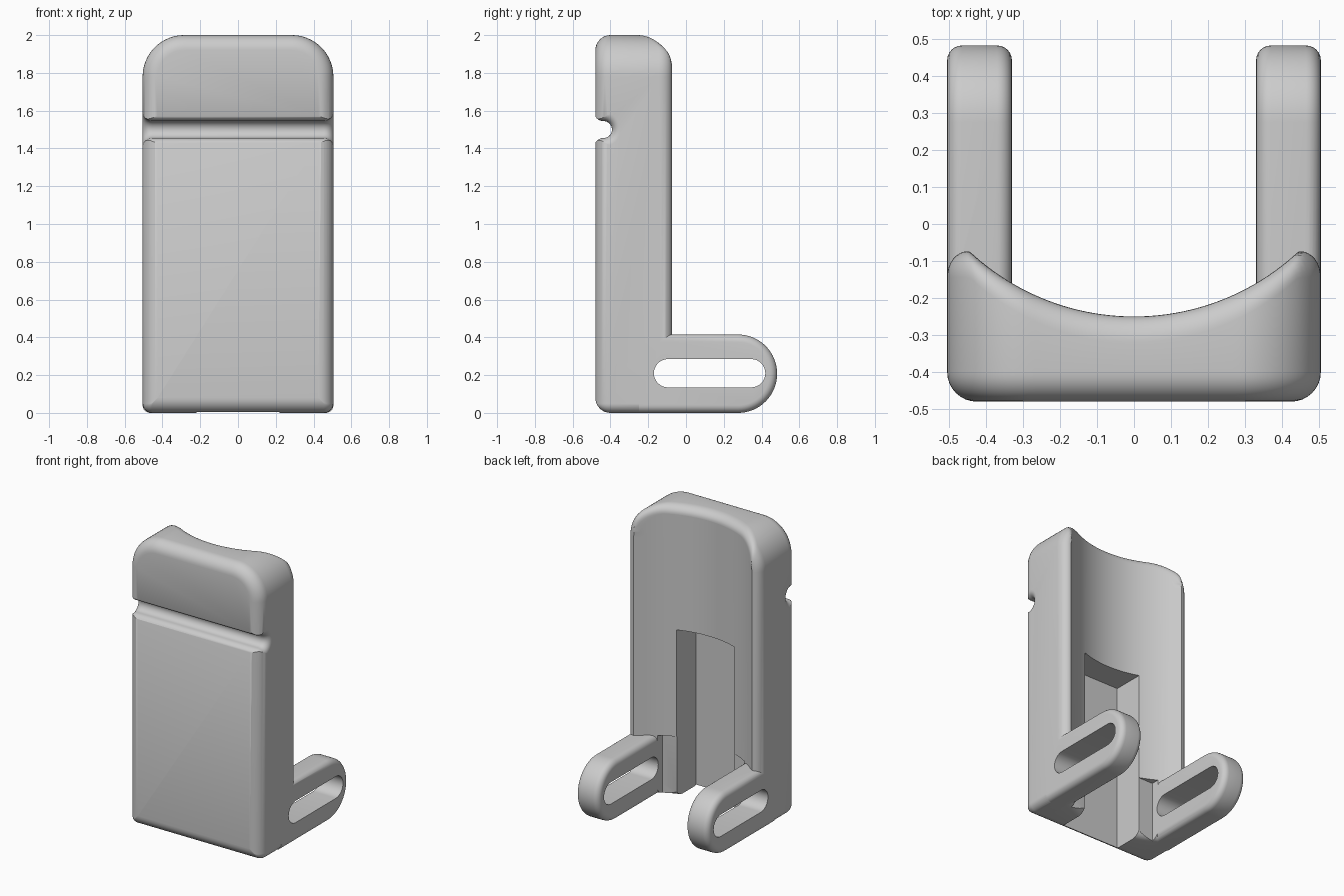
import bpy, bmesh, math

if "Cube" in bpy.data.objects:
    bpy.data.objects.remove(bpy.data.objects["Cube"])

HALF, HEIGHT, FRONT = 0.505, 2.0, -0.48
grey = bpy.data.materials.new("plain_grey")
grey.use_nodes = True
grey.diffuse_color = (0.6, 0.6, 0.6, 1)
grey.node_tree.nodes["Principled BSDF"].inputs["Base Color"].default_value = (0.6, 0.6, 0.6, 1)


def finish(bm, name):
    bmesh.ops.recalc_face_normals(bm, faces=bm.faces)
    mesh = bpy.data.meshes.new(name)
    bm.to_mesh(mesh)
    bm.free()
    mesh.materials.append(grey)
    obj = bpy.data.objects.new(name, mesh)
    bpy.context.collection.objects.link(obj)
    return obj


def arc(cx, cy, r, a0, a1, n=12):
    steps = [math.radians(a0 + (a1 - a0) * i / n) for i in range(n + 1)]
    return [(cx + r * math.cos(a), cy + r * math.sin(a)) for a in steps]


def loft(bm, rings):
    """Bridge successive closed rings of vertices."""
    for a, b in zip(rings, rings[1:]):
        for i in range(len(a)):
            k = (i + 1) % len(a)
            bm.faces.new((a[i], a[k], b[k], b[i]))


def prism(name, sections):
    """Closed solid from (x, [(y, z)...]) sections."""
    bm = bmesh.new()
    rings = [[bm.verts.new((x, y, z)) for y, z in pts] for x, pts in sections]
    loft(bm, rings)
    bm.faces.new(rings[0])
    bm.faces.new(rings[-1])
    return finish(bm, name)


def combine(target, other, operation):
    mod = target.modifiers.new("combine", 'BOOLEAN')
    mod.operation, mod.object, mod.solver = operation, other, 'EXACT'
    bpy.context.view_layer.objects.active = target
    bpy.ops.object.modifier_apply(modifier=mod.name)
    bpy.data.objects.remove(other)


# Body: rounded outline, front fillet and hollow cylindrical back
COLUMNS = 32


def back_y(x):
    x = min(abs(x), 0.445)
    return 0.40 - math.sqrt(0.65 ** 2 - x * x)


def outline_rows(inset):
    low, top = max(0.05 - inset, 0.003), 0.22 - inset
    edge = HALF - inset
    return (arc(edge - low, inset + low, low, -90, 0, 8)
            + arc(edge - top, HEIGHT - inset - top, top, 0, 90, 16))


def perimeter(rows):
    spread = [2 * i / COLUMNS - 1 for i in range(COLUMNS + 1)]
    bottom = [(rows[0][0] * s, rows[0][1]) for s in spread]
    crown = [(rows[-1][0] * -s, rows[-1][1]) for s in spread]
    left = [(-x, z) for x, z in reversed(rows[1:-1])]
    return bottom + rows[1:-1] + crown + left


bm = bmesh.new()
rings = []
for i in range(9):
    t = math.radians(90 * i / 8)
    y = FRONT + 0.08 * (1 - math.cos(t))
    rings.append([bm.verts.new((x, y, z)) for x, z in perimeter(outline_rows(0.08 * (1 - math.sin(t))))])
for i in range(9):
    t = math.radians(90 - 90 * i / 8)
    drop, inset = 0.07 * (1 - math.cos(t)), 0.055 * (1 - math.sin(t))
    rings.append([bm.verts.new((x, back_y(x) - drop, z)) for x, z in perimeter(outline_rows(inset))])
loft(bm, rings)
bm.faces.new(rings[0])
grid = [[bm.verts.new((x * (2 * i / COLUMNS - 1), back_y(x * (2 * i / COLUMNS - 1)), z))
         for i in range(COLUMNS + 1)] for x, z in outline_rows(0.055)]
for a, b in zip(grid, grid[1:]):
    for i in range(COLUMNS):
        bm.faces.new((a[i], a[i + 1], b[i + 1], b[i]))
bmesh.ops.remove_doubles(bm, verts=bm.verts, dist=0.00005)
body = finish(bm, "bracket_body")

# Rounded cross groove, flaring out at both ends
def groove_profile(e):
    cy, cz, gap = -0.437, 1.5, 0.095
    return ([(-0.7, cz + gap)] + arc(cy, cz + gap, 0.05 - e, 180, 270, 8)
            + arc(cy, cz, 0.045 + e, 90, -90, 16)[1:-1]
            + arc(cy, cz - gap, 0.05 - e, 90, 180, 8) + [(-0.7, cz - gap)])


flare = [(HALF - 0.05 + 0.05 * math.sin(a), 0.046 * (1 - math.cos(a)))
         for a in [math.radians(90 * i / 6) for i in range(7)]] + [(0.7, 0.046)]
stations = [(-x, e) for x, e in reversed(flare)] + flare
combine(body, prism("groove_cutter", [(x, groove_profile(e)) for x, e in stations]), 'DIFFERENCE')


# Back pocket and the shallow recess between the arms
def box_cut(half, y0, z1):
    pts = [(y0, -0.2), (1, -0.2), (1, z1), (y0, z1)]
    combine(body, prism("pocket_cutter", [(-half, pts), (half, pts)]), 'DIFFERENCE')


box_cut(0.22, -0.425, 1.15)
box_cut(0.33, -0.215, 0.415)

# Two rounded arms
R = 0.2075
for side in (-1, 1):
    rings = []
    for i in range(14):
        t = math.radians(90 * (i % 7) / 6)
        if i < 7:
            x, inset = 0.33 + 0.04 * (1 - math.cos(t)), 0.04 * (1 - math.sin(t))
        else:
            x, inset = HALF - 0.04 * (1 - math.sin(t)), 0.04 * (1 - math.cos(t))
        pts = arc(0.275, R, R - inset, -90, 90, 32)
        rings.append((side * x, pts + [(-0.25, 2 * R - inset), (-0.25, inset)]))
    combine(body, prism("arm", rings), 'UNION')

# Long slot through both arms
slot = arc(0.345, 0.21, 0.075, -90, 90, 16) + arc(-0.095, 0.21, 0.075, 90, 270, 16)
combine(body, prism("slot_cutter", [(-0.7, slot), (0.7, slot)]), 'DIFFERENCE')

bpy.ops.object.select_all(action='DESELECT')
body.select_set(True)
bpy.context.view_layer.objects.active = body
bpy.ops.object.shade_smooth_by_angle(angle=math.radians(35))
